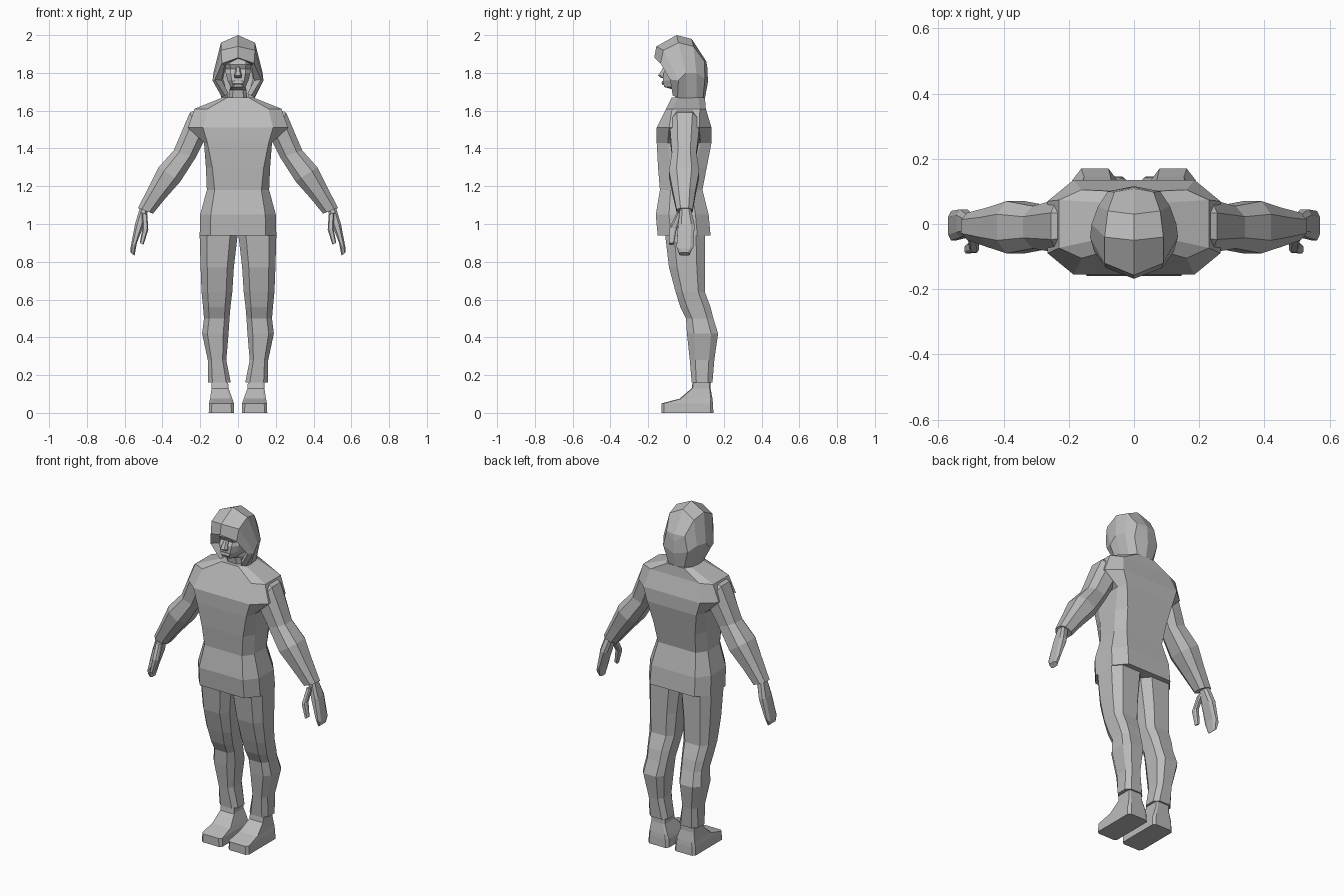
import bpy, bmesh
from mathutils import Vector

grey = bpy.data.materials.new("plain_grey")
grey.diffuse_color = (0.5, 0.5, 0.5, 1)


def finish(name, bm):
    bmesh.ops.remove_doubles(bm, verts=bm.verts[:], dist=0.0005)
    bmesh.ops.recalc_face_normals(bm, faces=bm.faces[:])
    me = bpy.data.meshes.new(name)
    bm.to_mesh(me)
    bm.free()
    me.materials.append(grey)
    ob = bpy.data.objects.new(name, me)
    bpy.context.collection.objects.link(ob)


def section(a, b, y0, y1, fx=0.6, fy=0.5):
    """Eight-sided ring spanning points a and b (x, z) and depths y0 to y1."""
    a, b = Vector((a[0], 0, a[1])), Vector((b[0], 0, b[1]))
    mid, half = (a + b) / 2, (b - a) / 2
    yc, yh = (y0 + y1) / 2, (y1 - y0) / 2
    pattern = [(fx, -1), (1, -fy), (1, fy), (fx, 1), (-fx, 1), (-1, fy), (-1, -fy), (-fx, -1)]
    return [mid + half * u + Vector((0, yc + yh * v, 0)) for u, v in pattern]


def loft(name, rings, side=1):
    bm = bmesh.new()
    rows = [[bm.verts.new((p[0] * side, p[1], p[2])) for p in r] for r in rings]
    n = len(rows[0])
    for r, s in zip(rows, rows[1:]):
        for i in range(n):
            j = (i + 1) % n
            bm.faces.new((r[i], r[j], s[j], s[i]))
    bm.faces.new(rows[0])
    bm.faces.new(rows[-1])
    finish(name, bm)


def level(z, x0, x1, y0, y1, fx=0.6, fy=0.5):
    return section((x0, z), (x1, z), y0, y1, fx, fy)


# Jacket body: z, half width, front, back, flatness
body = [(0.94, .203, -.15, .13, .72, .5), (1.05, .20, -.16, .12, .72, .5),
        (1.18, .165, -.138, .087, .75, .5), (1.30, .17, -.148, .11, .8, .5),
        (1.43, .18, -.155, .135, .9, .6), (1.51, .265, -.155, .135, .7, .55),
        (1.61, .23, -.105, .105, .7, .7), (1.67, .08, -.075, .1, .7, .6)]
loft("jacket", [level(z, -w, w, a, b, fx, fy) for z, w, a, b, fx, fy in body])

# Sleeve: outer point, inner point, front, back
sleeve = [((.16, 1.63), (.15, 1.45), -.08, .07), ((.255, 1.59), (.185, 1.43), -.088, .075),
          ((.34, 1.39), (.225, 1.35), -.075, .055), ((.42, 1.30), (.305, 1.225), -.09, .07),
          ((.475, 1.19), (.385, 1.135), -.07, .05), ((.53, 1.085), (.45, 1.055), -.05, .035)]
hand = [((.515, 1.10), (.475, 1.075), -.03, .022), ((.545, 1.0), (.50, .99), -.042, .045),
        ((.57, .87), (.535, .90), -.05, .04), ((.57, .85), (.548, .832), -.035, .02)]
thumb = [((.51, 1.06), (.48, 1.05), -.05, -.01), ((.505, .98), (.475, .97), -.088, -.05),
         ((.52, .90), (.50, .89), -.09, -.065)]
# Trouser leg: z, inner, outer, front, back
leg = [(1.0, .0, .18, -.10, .09), (.94, .002, .203, -.11, .10), (.77, .022, .198, -.09, .10),
       (.64, .03, .193, -.055, .10), (.56, .04, .185, -.03, .13), (.50, .045, .18, 0, .145),
       (.42, .05, .19, .005, .17), (.28, .062, .16, .02, .15), (.16, .038, .16, .03, .14)]
# Shoe: same layout, from ankle to sole
shoe = [(.20, .055, .14, .04, .13), (.13, .05, .14, .03, .13), (.075, .03, .148, -.035, .14),
        (.05, .022, .153, -.13, .143), (0, .02, .155, -.13, .145)]

for tag, side in (("right", 1), ("left", -1)):
    loft(tag + "_sleeve", [section(*s, .5, .5) for s in sleeve], side)
    loft(tag + "_hand", [section(*s, .5, .6) for s in hand], side)
    loft(tag + "_thumb", [section(*s) for s in thumb], side)
    loft(tag + "_trouser_leg", [level(*s, .6, .55) for s in leg], side)
    loft(tag + "_shoe", [level(*s, .78, .9) for s in shoe], side)

# Head inside the hood: neck, chin, cheeks, brow, crown
face = [(1.64, .05, -.05, .05), (1.71, .045, -.06, .05), (1.725, .04, -.115, .05),
        (1.76, .055, -.122, .05), (1.80, .065, -.118, .06), (1.82, .065, -.105, .06),
        (1.845, .07, -.118, .06), (1.90, .06, -.09, .05)]
loft("head", [level(z, -w, w, a, b, .6, .6) for z, w, a, b in face])
loft("nose", [level(1.83, -.01, .01, -.12, -.09), level(1.785, -.02, .02, -.148, -.09),
              level(1.772, -.018, .018, -.13, -.09)])
loft("mouth", [level(1.758, -.028, .028, -.126, -.1), level(1.745, -.03, .03, -.13, -.1),
               level(1.735, -.024, .024, -.122, -.1)])

# Hood: half arches from the inner lining, over the rim, to the back seam
arches = [
    [(0, -.08, 1.875), (.07, -.08, 1.84), (.085, -.04, 1.76), (.05, -.04, 1.69)],
    [(0, -.168, 1.88), (.085, -.135, 1.85), (.122, -.085, 1.765), (.07, -.07, 1.68)],
    [(0, -.157, 1.94), (.09, -.12, 1.92), (.135, -.04, 1.76), (.085, -.045, 1.67)],
    [(0, -.05, 2.0), (.09, -.04, 1.96), (.13, 0, 1.80), (.085, 0, 1.66)],
    [(0, .03, 1.98), (.08, .04, 1.94), (.11, .055, 1.80), (.08, .055, 1.66)],
    [(0, .108, 1.86), (.06, .098, 1.86), (.08, .1, 1.77), (.05, .09, 1.665)],
    [(0, .108, 1.86), (0, .114, 1.82), (0, .116, 1.75), (0, .1, 1.665)]]
bm = bmesh.new()
rows = []
for half in arches:
    full = [(-x, y, z) for x, y, z in reversed(half[1:])] + half
    rows.append([bm.verts.new(p) for p in full])
for r, s in zip(rows, rows[1:]):
    for i in range(len(r) - 1):
        bm.faces.new((r[i], r[i + 1], s[i + 1], s[i]))
finish("hood", bm)
